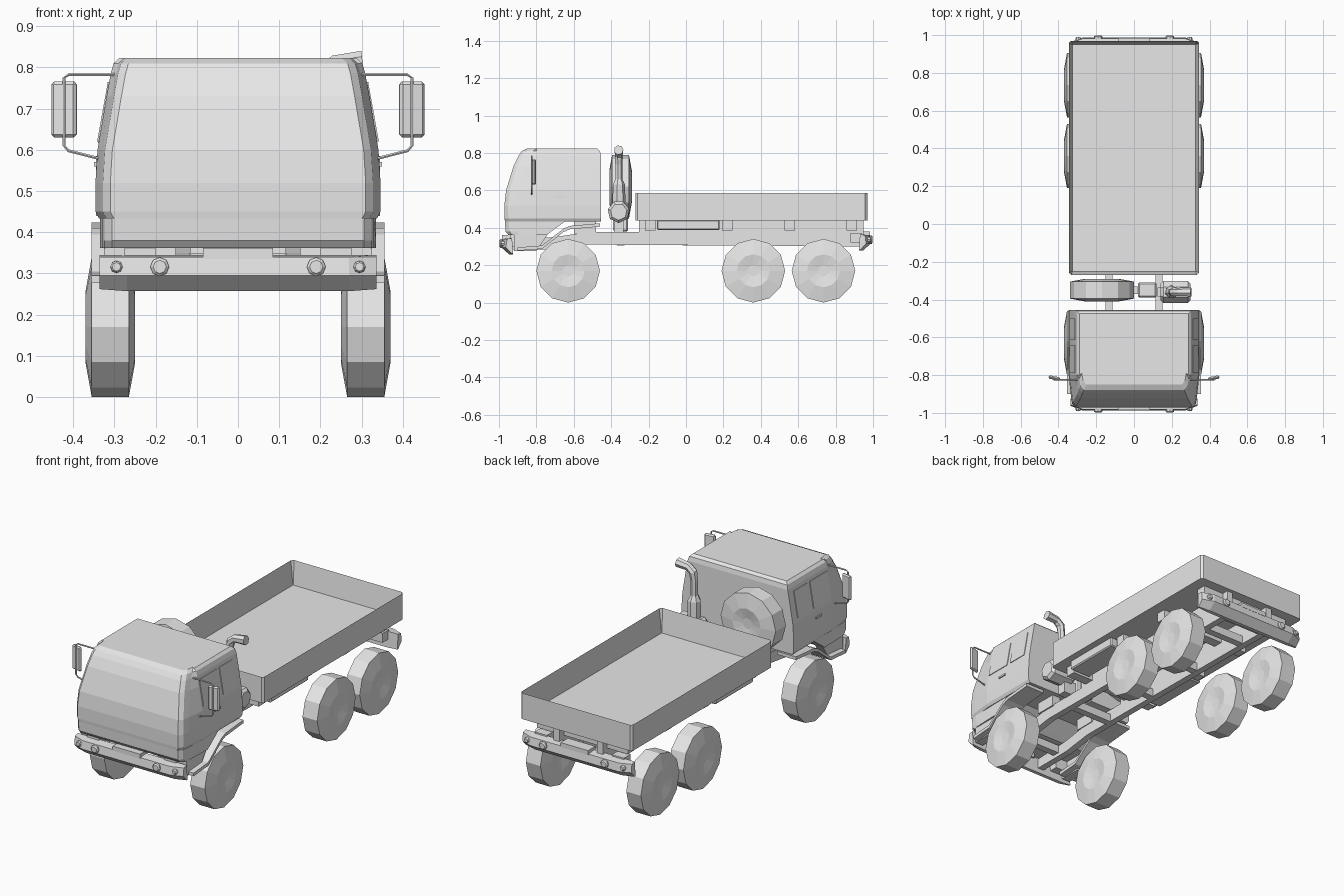
import bpy, bmesh, math
from mathutils import Matrix, Vector

cube = bpy.data.objects.get("Cube")
if cube:
    bpy.data.objects.remove(cube, do_unlink=True)

grey = bpy.data.materials.new("plain_grey")
grey.use_nodes = True
grey.diffuse_color = (0.8, 0.8, 0.8, 1)
grey.node_tree.nodes["Principled BSDF"].inputs["Base Color"].default_value = (0.8, 0.8, 0.8, 1)


def finish(name, bm, bevel=0.0):
    bmesh.ops.recalc_face_normals(bm, faces=bm.faces)
    mesh = bpy.data.meshes.new(name)
    bm.to_mesh(mesh)
    bm.free()
    mesh.materials.append(grey)
    ob = bpy.data.objects.new(name, mesh)
    bpy.context.scene.collection.objects.link(ob)
    if bevel:
        mod = ob.modifiers.new("Bevel", "BEVEL")
        mod.width = bevel
        mod.segments = 1
    return ob


def loft(name, rings, bevel=0.0):
    """Skin a list of equal-length closed rings and cap both ends."""
    bm = bmesh.new()
    rows = [[bm.verts.new(p) for p in ring] for ring in rings]
    n = len(rows[0])
    for a, b in zip(rows, rows[1:]):
        for i in range(n):
            j = (i + 1) % n
            bm.faces.new((a[i], a[j], b[j], b[i]))
    bm.faces.new(rows[0])
    bm.faces.new(rows[-1])
    return finish(name, bm, bevel)


def box(name, x, y, z, bevel=0.0):
    ring = [(x[0], y[0]), (x[1], y[0]), (x[1], y[1]), (x[0], y[1])]
    return loft(name, [[(a, b, h) for a, b in ring] for h in z], bevel)


def prism(name, outline, x, bevel=0.0):
    """Extrude a (y, z) outline sideways."""
    return loft(name, [[(h, a, b) for a, b in outline] for h in x], bevel)


def lathe(name, profile, centre, axis, n=12):
    """Turn (offset, radius) pairs about an axis through a centre."""
    rot = Vector((0, 0, 1)).rotation_difference(Vector(axis)).to_matrix()
    rings = []
    for off, r in profile:
        rings.append([Vector(centre) + rot @ Vector((r * math.cos(2 * math.pi * i / n),
                      r * math.sin(2 * math.pi * i / n), off)) for i in range(n)])
    return loft(name, rings)


def pipe(name, points, radius, sides=6):
    """Sweep a polygon along a path lying in a vertical plane."""
    pts = [Vector(p) for p in points]
    radii = radius if isinstance(radius, list) else [radius] * len(pts)
    rings = []
    for i, p in enumerate(pts):
        d = (pts[min(i + 1, len(pts) - 1)] - pts[max(i - 1, 0)]).normalized()
        side = Vector((0, 1, 0))
        up = d.cross(side).normalized()
        rings.append([p + radii[i] * (math.cos(2 * math.pi * k / sides) * side
                      + math.sin(2 * math.pi * k / sides) * up) for k in range(sides)])
    return loft(name, rings)


def cab_ring(z, front, back, w):
    half = [(w, back), (w, -0.8), (w - 0.012, front + 0.06),
            (w - 0.018, front + 0.02), (w - 0.036, front)]
    return [(x, y, z) for x, y in half] + [(-x, y, z) for x, y in reversed(half)]


# Cab body and the lower nose in front of the wheel arches
loft("cab", [cab_ring(*r) for r in (
    (0.433, -0.968, -0.455, 0.337), (0.45, -0.97, -0.455, 0.346),
    (0.52, -0.971, -0.455, 0.346), (0.6, -0.962, -0.455, 0.341),
    (0.73, -0.922, -0.455, 0.319), (0.785, -0.895, -0.455, 0.309),
    (0.81, -0.878, -0.46, 0.302), (0.823, -0.85, -0.475, 0.288))])


def nose_ring(z, front, back):
    half = [(0.335, back), (0.33, front + 0.06), (0.324, front + 0.02), (0.306, front)]
    return [(x, y, z) for x, y in half] + [(-x, y, z) for x, y in reversed(half)]


loft("cab_nose", [nose_ring(0.362, -0.95, -0.745), nose_ring(0.38, -0.965, -0.72),
                  nose_ring(0.434, -0.968, -0.647)])

# Wheels and spare
tyre = [(-0.05, 0.03), (-0.06, 0.088), (-0.045, 0.17), (0.045, 0.17), (0.06, 0.088), (0.05, 0.03)]
for s, side in ((1, "left"), (-1, "right")):
    for y, label in ((-0.63, "front"), (0.36, "middle"), (0.735, "rear")):
        lathe(f"{label}_wheel_{side}", tyre, (s * 0.31, y, 0.17), (s, 0, 0))
lathe("spare_wheel", tyre, (-0.17, -0.35, 0.62), (0, 1, 0))
box("spare_carrier", (0.02, 0.12), (-0.39, -0.31), (0.38, 0.5), 0.008)
box("spare_bracket", (-0.2, 0.02), (-0.37, -0.33), (0.38, 0.47))

# Chassis rails and cross members
rail = [(0.95, 0.3), (0.95, 0.378), (-0.52, 0.378), (-0.7, 0.35), (-0.93, 0.34),
        (-0.93, 0.285), (-0.7, 0.285), (-0.52, 0.31)]
for s, side in ((1, "left"), (-1, "right")):
    prism(f"chassis_rail_{side}", rail, (s * 0.115, s * 0.152))
for i, y in enumerate((-0.78, -0.35, 0.0, 0.36, 0.735, 0.9)):
    box(f"chassis_cross_member_{i + 1}", (-0.118, 0.118), (y - 0.02, y + 0.02), (0.305, 0.35))

# Load bed: solid tray with the top inset and pushed down
tray = bmesh.new()
bmesh.ops.create_cube(tray, size=1, matrix=Matrix.Translation((0, 0.35, 0.512))
                      @ Matrix.Diagonal((0.69, 1.24, 0.145, 1)))
corners = [e for e in tray.edges if abs(e.verts[0].co.z - e.verts[1].co.z) > 0.1]
bmesh.ops.bevel(tray, geom=corners, offset=0.012, segments=1, affect='EDGES')
top = max(tray.faces, key=lambda f: f.calc_center_median().z)
bmesh.ops.inset_region(tray, faces=[top], thickness=0.02)
bmesh.ops.translate(tray, verts=top.verts, vec=(0, 0, -0.13))
finish("load_bed", tray)
for i, y in enumerate((-0.19, 0.22, 0.555, 0.885)):
    box(f"bed_support_{i + 1}", (-0.28, 0.28), (y - 0.028, y + 0.028), (0.385, 0.442))
for s, side in ((1, "left"), (-1, "right")):
    box(f"side_locker_{side}", (s * 0.18, s * 0.31), (-0.155, 0.18), (0.388, 0.442), 0.006)
    box(f"bed_runner_{side}", (s * 0.115, s * 0.152), (-0.25, 0.95), (0.375, 0.442))


# Bumpers with lamps, shared by both ends
def bumper(label, s, dz):
    def section(x, lean, low):
        return [(x, s * (0.988 - lean), 0.295 + dz), (x, s * (0.982 - lean), 0.34 + dz),
                (x, s * 0.93, 0.345 + dz), (x, s * 0.925, low + dz), (x, s * (0.945 - lean / 2), low + dz)]
    loft(f"{label}_bumper", [section(-0.336, 0.025, 0.262), section(-0.27, 0, 0.257),
                             section(0.27, 0, 0.257), section(0.336, 0.025, 0.262)])
    box(f"{label}_bumper_step", (-0.085, 0.085), (s * 0.92, s * 0.984), (0.335 + dz, 0.36 + dz))
    for m, side in ((1, "left"), (-1, "right")):
        for x, r, kind, y in ((0.19, 0.023, "main", 0.974), (0.295, 0.015, "small", 0.965)):
            lathe(f"{label}_{kind}_lamp_{side}", [(0, r), (0.018, r), (0.024, r * 0.7)],
                  (m * x, s * y, 0.316 + dz), (0, s, 0), 8)
        box(f"{label}_bumper_bracket_{side}", (m * 0.2, m * 0.275),
            (s * 0.88, s * 0.94), (0.3 + dz, 0.362 + dz * 0.5))


bumper("front", -1, 0)
bumper("rear", 1, 0.02)

# Wheel arches, steps, mirrors, door glass and handles
arch_top = [(-0.46, 0.424), (-0.62, 0.41), (-0.655, 0.395), (-0.77, 0.305), (-0.9, 0.295)]
arch = arch_top + [(y, z - 0.018) for y, z in reversed(arch_top)]
step = [(-0.92, 0.275), (-0.92, 0.365), (-0.74, 0.365), (-0.8, 0.275)]
for s, side in ((1, "left"), (-1, "right")):
    prism(f"wheel_arch_{side}", arch, (s * 0.24, s * 0.356))
    prism(f"cab_step_{side}", step, (s * 0.275, s * 0.325))
    box(f"cab_mount_{side}", (s * 0.11, s * 0.16), (-0.6, -0.48), (0.37, 0.436))
    pipe(f"mirror_arm_{side}", [(s * x, -0.825, z) for x, z in (
        (0.3, 0.783), (0.41, 0.783), (0.422, 0.775), (0.422, 0.61), (0.412, 0.598), (0.33, 0.577))], 0.004)
    mirror = box(f"mirror_{side}", (-0.031, 0.031), (-0.009, 0.009), (-0.068, 0.068), 0.007)
    mirror.location = (s * 0.422, -0.815, 0.698)
    mirror.rotation_euler.z = s * 0.2
    for label, y0, y1 in (("door_window", -0.79, -0.64), ("rear_window", -0.615, -0.5)):
        glass = [(0.338, 0.62), (0.342, 0.62), (0.316, 0.765), (0.312, 0.765)]
        loft(f"{label}_{side}", [[(s * x, y, z) for x, z in glass] for y in (y0, y1)])
    box(f"door_handle_{side}", (s * 0.344, s * 0.35), (-0.7, -0.65), (0.56, 0.57))

# Exhaust: silencer, stack and bent outlet
lathe("silencer", [(-0.08, 0.045), (-0.065, 0.06), (0.065, 0.06), (0.08, 0.045)],
      (0.22, -0.36, 0.485), (1, 0, 0), 7)
pipe("exhaust_stack", [(0.2, -0.36, z) for z in (0.52, 0.545, 0.63, 0.66, 0.74)]
     + [(0.207, -0.36, 0.785), (0.235, -0.36, 0.808), (0.302, -0.36, 0.815)],
     [0.034, 0.036, 0.034, 0.02, 0.02, 0.023, 0.022, 0.026], 7)
box("silencer_mount", (0.125, 0.2), (-0.385, -0.335), (0.375, 0.45))
